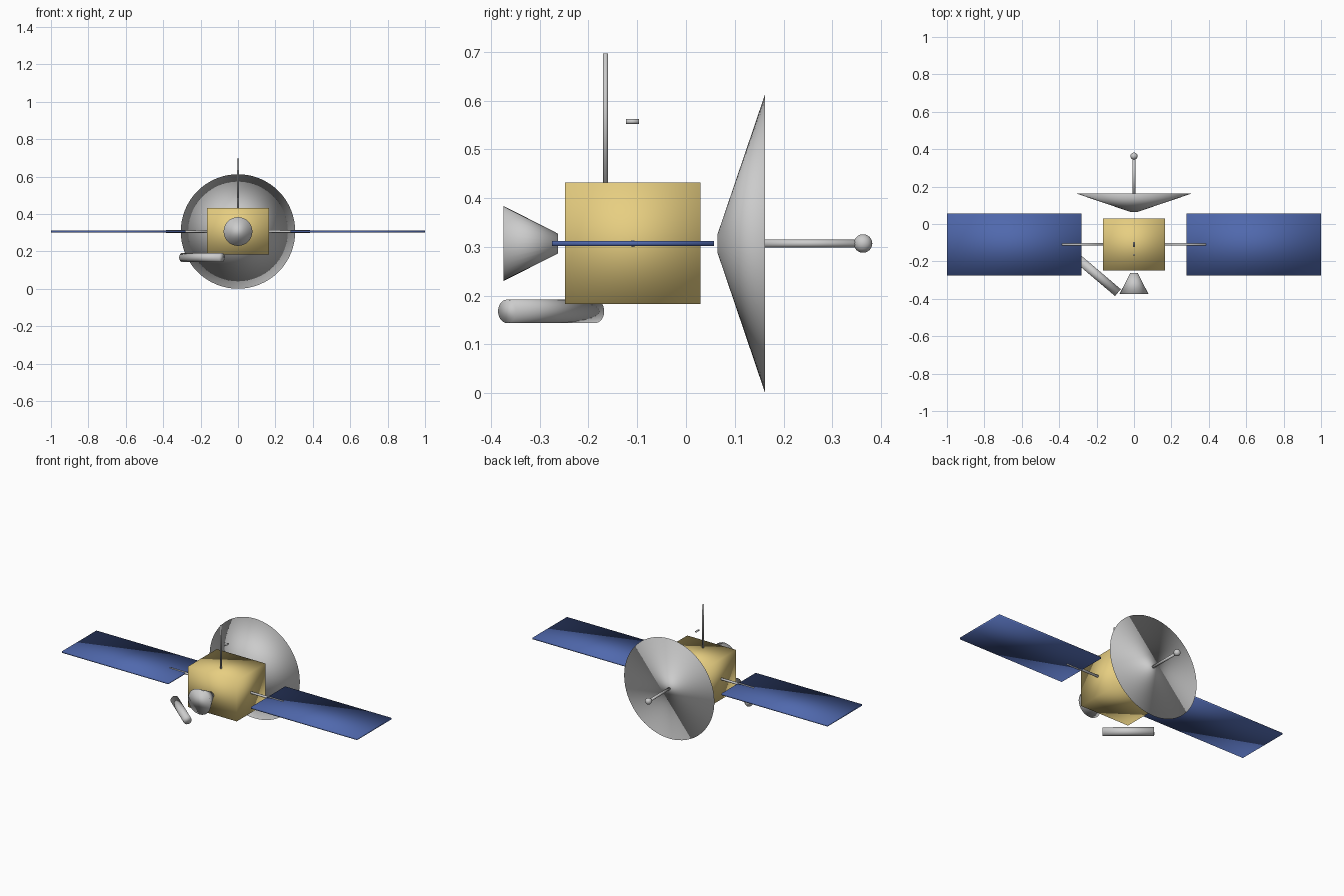
import bpy, math
from mathutils import Vector

if "Cube" in bpy.data.objects:
    bpy.data.objects.remove(bpy.data.objects["Cube"])

CZ = 0.307    # height of the main axis
CY = -0.109   # depth of the body centre


def material(name, color):
    m = bpy.data.materials.new(name)
    m.diffuse_color = color
    m.use_nodes = True
    m.node_tree.nodes["Principled BSDF"].inputs["Base Color"].default_value = m.diffuse_color
    return m


gold = material("gold_foil", (0.80, 0.62, 0.22, 1))
blue = material("solar_blue", (0.08, 0.14, 0.42, 1))


def finish(name, mat=None):
    ob = bpy.context.object
    ob.name = name
    bpy.ops.object.shade_smooth()
    if mat:
        ob.data.materials.append(mat)
    return ob


def box(name, lo, hi, mat):
    lo, hi = Vector(lo), Vector(hi)
    bpy.ops.mesh.primitive_cube_add(size=1, location=(lo + hi) / 2)
    bpy.context.object.scale = hi - lo
    bpy.ops.object.transform_apply(location=False, rotation=False, scale=True)
    return finish(name, mat)


def rod(name, a, b, r1, r2=None, sides=32):
    """Closed cylinder or truncated cone from point a to point b."""
    a, b = Vector(a), Vector(b)
    d = b - a
    bpy.ops.mesh.primitive_cone_add(
        vertices=sides, radius1=r1, radius2=r1 if r2 is None else r2,
        depth=d.length, location=(a + b) / 2,
        rotation=d.to_track_quat('Z', 'Y').to_euler())
    return finish(name)


# Main body
box("body", (-0.165, -0.248, 0.183), (0.165, 0.030, 0.432), gold)

# Solar wings and their booms
for side, s in (("right", 1), ("left", -1)):
    x0, x1 = sorted((0.28 * s, 1.0 * s))
    box(side + "_solar_panel", (x0, -0.275, CZ - 0.005), (x1, 0.057, CZ + 0.005), blue)
    rod(side + "_boom", (0.16 * s, CY, CZ), (0.385 * s, CY, CZ), 0.007, sides=16)

# Dish: solid shallow cone with a flat face, feed rod and feed tip
rod("dish", (0, 0.065, CZ), (0, 0.162, CZ), 0.020, 0.306, sides=64)
rod("feed_rod", (0, 0.155, CZ), (0, 0.363, CZ), 0.008, sides=16)
bpy.ops.mesh.primitive_uv_sphere_add(segments=24, ring_count=12, radius=0.019,
                                     location=(0, 0.363, CZ))
finish("feed_tip")

# Engine nozzle, wide end at the front
rod("nozzle", (0, -0.374, CZ), (0, -0.262, CZ), 0.077, 0.020)

# Top antenna and small floating sensor
rod("antenna", (0, -0.165, 0.425), (0, -0.165, 0.697), 0.005, sides=16)
rod("sensor", (0, -0.123, 0.557), (0, -0.096, 0.557), 0.005, sides=16)

# Slanted tank under the front left corner
rod("tank", (-0.299, -0.186, 0.168), (-0.086, -0.367, 0.168), 0.024)
